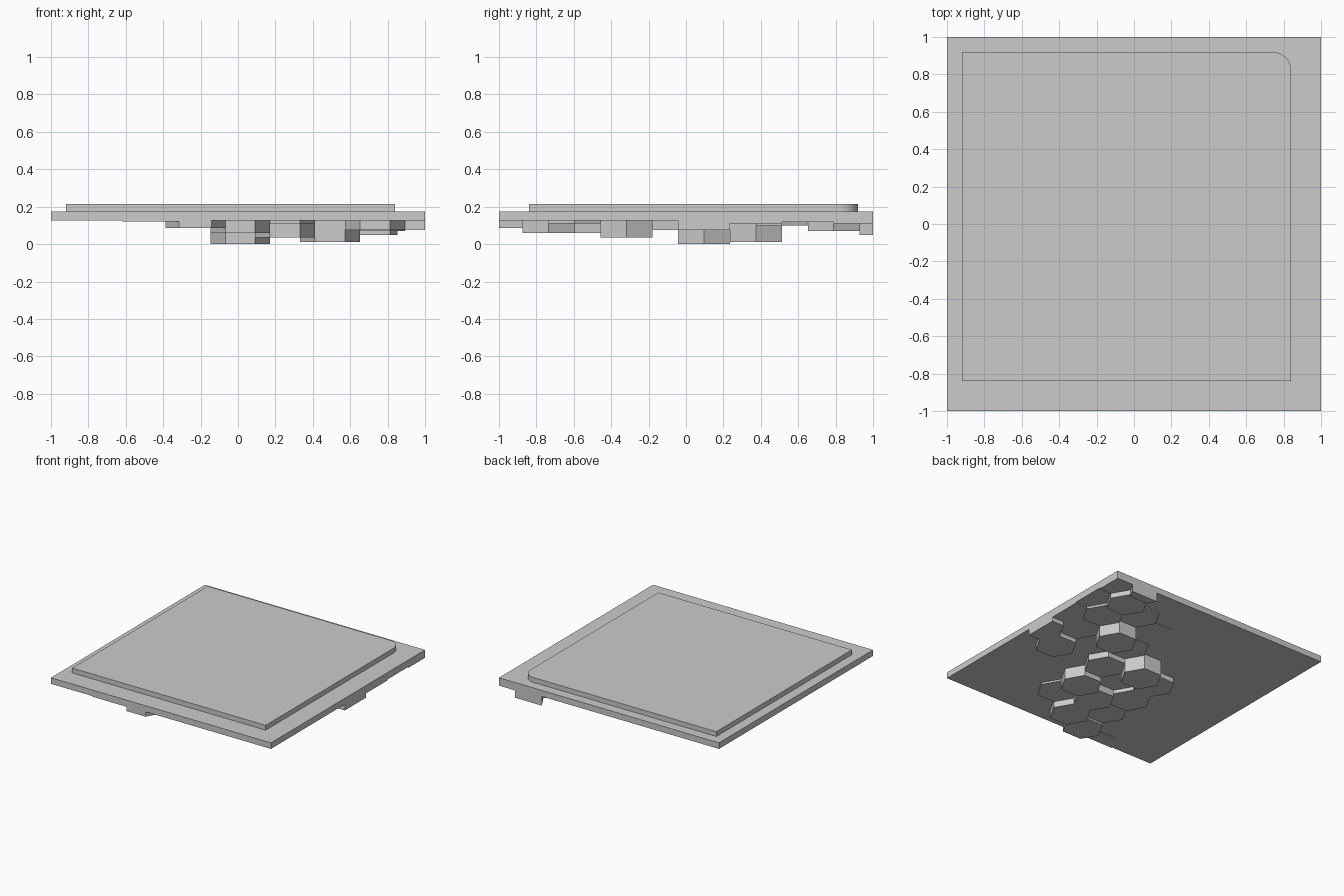
import bpy, bmesh, math
from mathutils import Vector

cube = bpy.data.objects.get("Cube")
if cube:
    bpy.data.objects.remove(cube, do_unlink=True)

grey = bpy.data.materials.new("light_grey")
grey.use_nodes = True
colour = (0.6, 0.6, 0.6, 1)
grey.diffuse_color = colour
grey.node_tree.nodes["Principled BSDF"].inputs["Base Color"].default_value = colour


def prism(name, outline, bottom, top):
    """Extrude a flat outline from bottom to top, trimmed to the square plate."""
    bm = bmesh.new()
    bm.faces.new([bm.verts.new((x, y, bottom)) for x, y in outline])
    for n in ((1, 0, 0), (-1, 0, 0), (0, 1, 0), (0, -1, 0)):
        bmesh.ops.bisect_plane(bm, geom=bm.verts[:] + bm.edges[:] + bm.faces[:],
                               plane_co=Vector(n), plane_no=n, clear_outer=True)
    ext = bmesh.ops.extrude_face_region(bm, geom=bm.faces[:], use_keep_orig=True)
    verts = [g for g in ext["geom"] if isinstance(g, bmesh.types.BMVert)]
    bmesh.ops.translate(bm, verts=verts, vec=(0, 0, top - bottom))
    bmesh.ops.recalc_face_normals(bm, faces=bm.faces[:])
    mesh = bpy.data.meshes.new(name)
    bm.to_mesh(mesh)
    bm.free()
    mesh.materials.append(grey)
    obj = bpy.data.objects.new(name, mesh)
    bpy.context.collection.objects.link(obj)
    return obj


PLATE_BOTTOM, PLATE_TOP = 0.125, 0.175

# Square base plate
prism("base_plate", [(-1, -1), (1, -1), (1, 1), (-1, 1)], PLATE_BOTTOM, PLATE_TOP)

# Raised panel with one rounded corner
arc = [(0.74 + 0.1 * math.cos(a), 0.82 + 0.1 * math.sin(a))
       for a in (math.radians(90 * i / 16) for i in range(17))]
panel = prism("top_panel", [(-0.92, -0.84), (0.84, -0.84)] + arc + [(-0.92, 0.92)],
              PLATE_TOP, 0.215)
bpy.context.view_layer.objects.active = panel
panel.select_set(True)
bpy.ops.object.shade_smooth_by_angle(angle=math.radians(30))

# Honeycomb blocks below the plate: (column, half row) -> bottom height
RADIUS = 0.16
STEP_X, STEP_Y = 1.5 * RADIUS, RADIUS * math.sqrt(3) / 2
ORIGIN = (0.012, 0.097)
blocks = {
    (-2, -8): 0.12,
    (-1, -7): 0.085, (-1, -5): 0.1, (-1, -3): 0.085, (-1, -1): 0.085,
    (0, -6): 0.06, (0, -4): 0.06, (0, -2): 0.115, (0, 0): 0.004,
    (1, -5): 0.11, (1, -3): 0.035, (1, -1): 0.075, (1, 1): 0.115, (1, 3): 0.121,
    (2, 2): 0.01, (2, 4): 0.115,
    (3, -1): 0.075, (3, 1): 0.11, (3, 3): 0.1, (3, 5): 0.07, (3, 7): 0.05,
    (4, 0): 0.075, (4, 2): 0.11, (4, 4): 0.118, (4, 6): 0.11,
}
for i, ((col, row), bottom) in enumerate(blocks.items(), 1):
    cx, cy = ORIGIN[0] + col * STEP_X, ORIGIN[1] + row * STEP_Y
    hexagon = [(cx + RADIUS * math.cos(k * math.pi / 3),
                cy + RADIUS * math.sin(k * math.pi / 3)) for k in range(6)]
    # The deepest block rests on the ground
    prism(f"hex_block_{i}", hexagon, bottom if bottom > 0.005 else 0, PLATE_BOTTOM)
